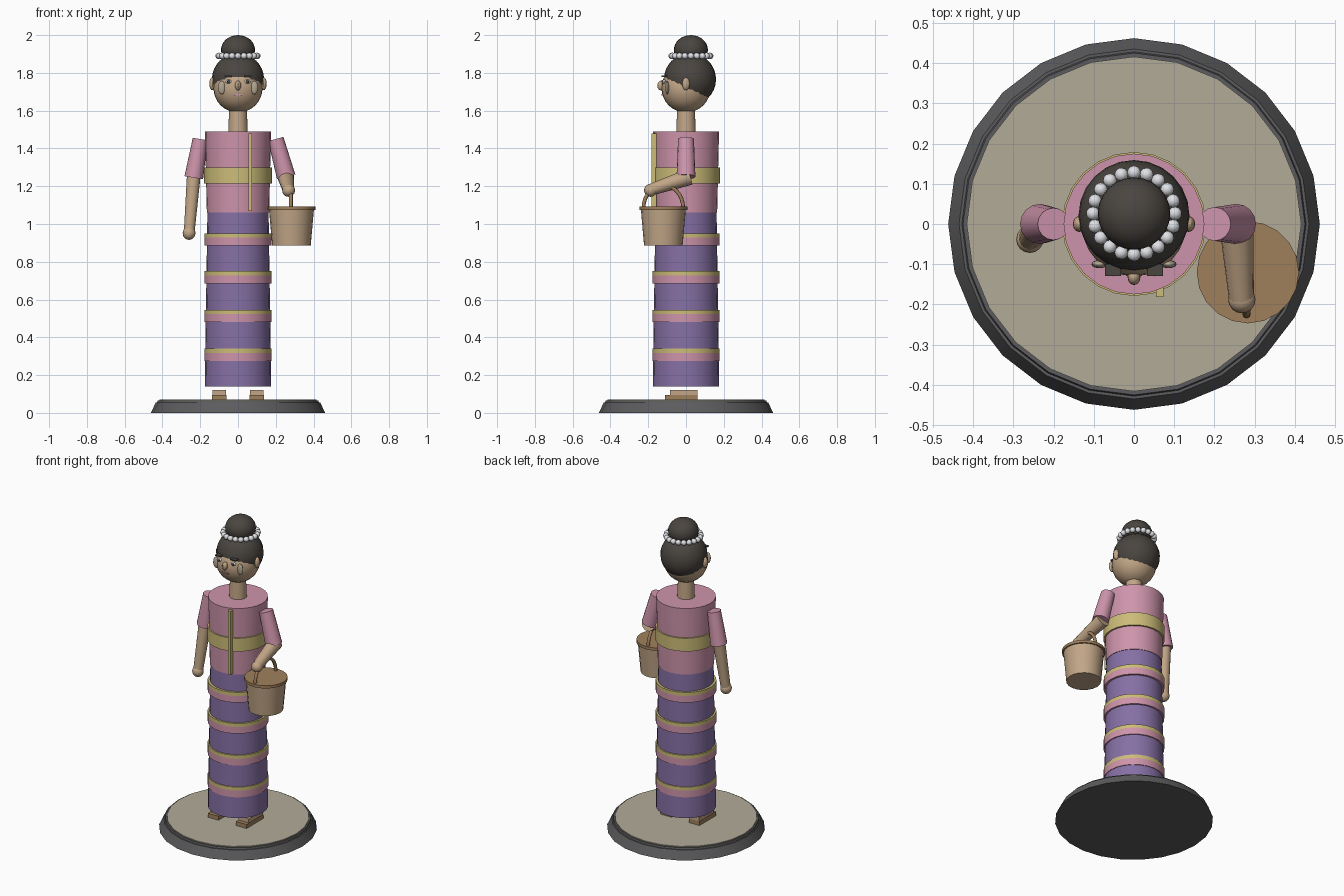
import bpy, math
from mathutils import Vector

cube = bpy.data.objects.get("Cube")
if cube:
    bpy.data.objects.remove(cube, do_unlink=True)


def material(name, r, g, b):
    # 8-bit sRGB to linear
    lin = [((c / 255 + 0.055) / 1.055) ** 2.4 for c in (r, g, b)]
    m = bpy.data.materials.new(name)
    m.use_nodes = True
    m.diffuse_color = (*lin, 1)
    m.node_tree.nodes["Principled BSDF"].inputs["Base Color"].default_value = (*lin, 1)
    return m


TAN = material("tan skin", 194, 166, 135)
HAIR = material("dark hair", 74, 69, 64)
PINK = material("pink cloth", 206, 148, 171)
PURPLE = material("purple cloth", 134, 112, 165)
GOLD = material("gold trim", 204, 188, 120)
BROWN = material("brown wood", 160, 128, 92)
GREY = material("dark grey", 92, 92, 94)
FLOOR = material("stone floor", 178, 171, 153)
WHITE = material("white", 225, 226, 230)
PASTE = material("cheek paste", 178, 166, 145)


def finish(name, mat):
    o = bpy.context.object
    o.name = name
    o.data.name = name
    o.data.materials.append(mat)
    bpy.ops.object.shade_smooth_by_angle(angle=math.radians(32))
    return o


def drum(name, mat, z0, z1, r0, r1, x=0, y=0, sides=24):
    bpy.ops.mesh.primitive_cone_add(vertices=sides, radius1=r0, radius2=r1, depth=z1 - z0,
                                    location=(x, y, (z0 + z1) / 2))
    return finish(name, mat)


def limb(name, mat, a, b, r0, r1):
    a, b = Vector(a), Vector(b)
    d = b - a
    bpy.ops.mesh.primitive_cone_add(vertices=16, radius1=r0, radius2=r1, depth=d.length,
                                    location=(a + b) / 2,
                                    rotation=d.to_track_quat('Z', 'Y').to_euler())
    return finish(name, mat)


def ball(name, mat, loc, size, seg=24, rings=16):
    bpy.ops.mesh.primitive_uv_sphere_add(segments=seg, ring_count=rings, radius=1, location=loc)
    bpy.context.object.scale = size
    bpy.ops.object.transform_apply(location=False, rotation=False)
    return finish(name, mat)


def box(name, mat, lo, hi):
    lo, hi = Vector(lo), Vector(hi)
    bpy.ops.mesh.primitive_cube_add(size=1, location=(lo + hi) / 2)
    bpy.context.object.scale = hi - lo
    bpy.ops.object.transform_apply(location=False, rotation=False)
    return finish(name, mat)


# Round plinth
drum("plinth_skirt", GREY, 0, 0.055, 0.462, 0.435)
drum("plinth_rim", GREY, 0.055, 0.065, 0.428, 0.425)
drum("plinth_floor", FLOOR, 0.06, 0.07, 0.416, 0.416)

# Sandals and feet
for side, x in (("right", -0.1), ("left", 0.1)):
    box(side + "_sandal", BROWN, (x - 0.038, -0.11, 0.07), (x + 0.038, 0.06, 0.096))
    box(side + "_foot", TAN, (x - 0.036, -0.085, 0.096), (x + 0.036, 0.06, 0.122))

# Skirt with woven bands
drum("skirt", PURPLE, 0.14, 1.06, 0.176, 0.162)
for i, z in enumerate((0.275, 0.48, 0.685, 0.885)):
    drum(f"pink_band_{i}", PINK, z, z + 0.043, 0.178, 0.178)
    drum(f"gold_band_{i}", GOLD, z + 0.043, z + 0.066, 0.178, 0.178)

# Blouse, sash and front trim
drum("blouse", PINK, 1.06, 1.49, 0.165, 0.175)
drum("sash", GOLD, 1.215, 1.3, 0.179, 0.179)
box("front_trim", GOLD, (0.055, -0.182, 1.07), (0.073, -0.155, 1.48))

# Head
drum("neck", TAN, 1.48, 1.63, 0.052, 0.046)
ball("face", TAN, (0, 0, 1.72), (0.13, 0.13, 0.13))
ball("hair", HAIR, (0, 0.021, 1.766), (0.138, 0.138, 0.138))
ball("hair_bun", HAIR, (0, 0.026, 1.922), (0.09, 0.09, 0.078))
BEADS = 20
for i in range(BEADS):
    a = math.tau * i / BEADS
    ball(f"bead_{i}", WHITE, (0.102 * math.cos(a), 0.026 + 0.102 * math.sin(a), 1.89),
         (0.017, 0.017, 0.017), 12, 8)

# Face details
ball("nose", TAN, (0, -0.132, 1.733), (0.016, 0.02, 0.026), 12, 8)
box("mouth", PINK, (-0.02, -0.129, 1.681), (0.02, -0.12, 1.689))
for side, s in (("right", -1), ("left", 1)):
    ball(side + "_ear", TAN, (s * 0.136, 0, 1.742), (0.016, 0.02, 0.034), 12, 8)
    ball(side + "_cheek", PASTE, (s * 0.086, -0.1, 1.722), (0.02, 0.01, 0.036), 16, 8)
    ball(side + "_eye", WHITE, (s * 0.05, -0.116, 1.754), (0.016, 0.01, 0.011), 12, 8)
    ball(side + "_pupil", HAIR, (s * 0.05, -0.124, 1.754), (0.008, 0.006, 0.009), 12, 8)
    box(side + "_brow", HAIR, (s * 0.052 - 0.02, -0.129, 1.779), (s * 0.052 + 0.02, -0.1, 1.786))

# Right arm hangs straight
limb("right_sleeve", PINK, (-0.2, 0, 1.45), (-0.234, 0, 1.245), 0.04, 0.05)
limb("right_forearm", TAN, (-0.234, 0, 1.26), (-0.258, -0.036, 0.96), 0.037, 0.029)
ball("right_hand", TAN, (-0.259, -0.038, 0.952), (0.034, 0.034, 0.036), 16, 10)

# Left arm bends forward to carry the bucket
limb("left_sleeve", PINK, (0.2, 0, 1.45), (0.255, 0, 1.25), 0.042, 0.05)
limb("left_forearm", TAN, (0.253, 0.02, 1.25), (0.267, -0.185, 1.182), 0.044, 0.031)
ball("left_hand", TAN, (0.268, -0.188, 1.178), (0.034, 0.034, 0.034), 16, 10)

# Bucket with lid and arched handle
BX, BY = 0.283, -0.12
drum("bucket", TAN, 0.885, 1.078, 0.102, 0.119, BX, BY, 20)
drum("bucket_lid", BROWN, 1.074, 1.092, 0.127, 0.127, BX, BY, 20)
curve = bpy.data.curves.new("bucket_handle", 'CURVE')
curve.dimensions = '3D'
curve.bevel_depth = 0.01
curve.bevel_resolution = 2
path = curve.splines.new('POLY')
STEPS = 16
path.points.add(STEPS)
for i, p in enumerate(path.points):
    a = math.pi * i / STEPS
    p.co = (BX - 0.003, BY + 0.105 * math.cos(a), 1.085 + 0.12 * math.sin(a), 1)
handle = bpy.data.objects.new("bucket_handle", curve)
bpy.context.collection.objects.link(handle)
curve.materials.append(BROWN)
